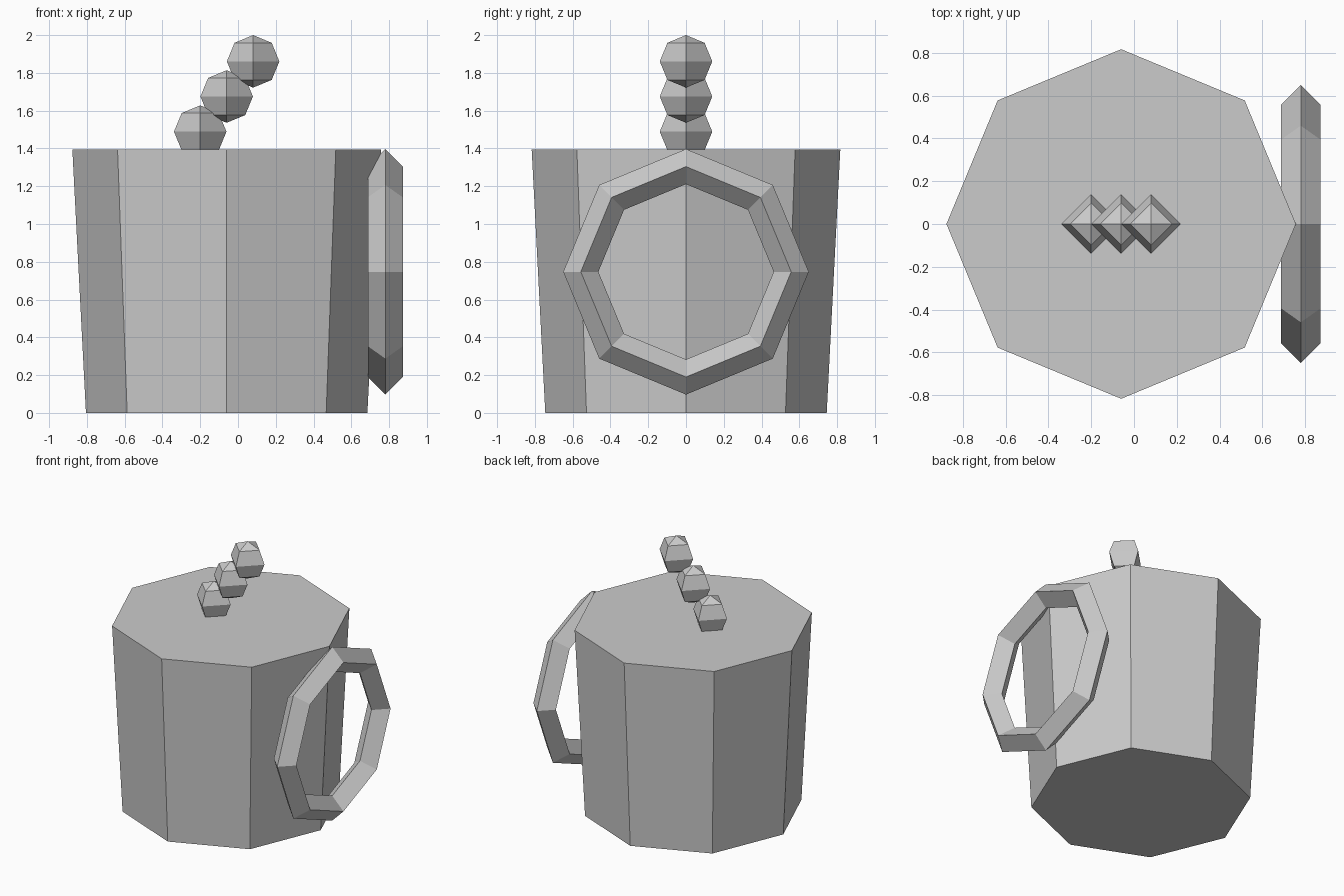
import bpy
from math import pi

if "Cube" in bpy.data.objects:
    bpy.data.objects.remove(bpy.data.objects["Cube"])

BODY_X = -0.06   # axis of the mug body


def name_last(name):
    obj = bpy.context.object
    obj.name = name
    return obj


# Mug body: eight-sided, widening slightly towards the flat top
bpy.ops.mesh.primitive_cone_add(vertices=8, radius1=0.745, radius2=0.817,
                                depth=1.395, location=(BODY_X, 0, 0.6975))
name_last("mug_body")

# Handle: eight-sided ring with a diamond cross-section, standing in the YZ plane
bpy.ops.mesh.primitive_torus_add(major_segments=8, minor_segments=4,
                                 major_radius=0.557, minor_radius=0.093,
                                 location=(0.78, 0, 0.747), rotation=(0, pi / 2, 0))
name_last("handle")

# Steam: three low-poly puffs rising diagonally, the lowest sunk into the top
for i in range(3):
    bpy.ops.mesh.primitive_uv_sphere_add(
        segments=4, ring_count=4, radius=0.139,
        location=(BODY_X + 0.14 * (i - 1), 0, 1.489 + 0.186 * i))
    name_last(f"steam_puff_{i + 1}")
